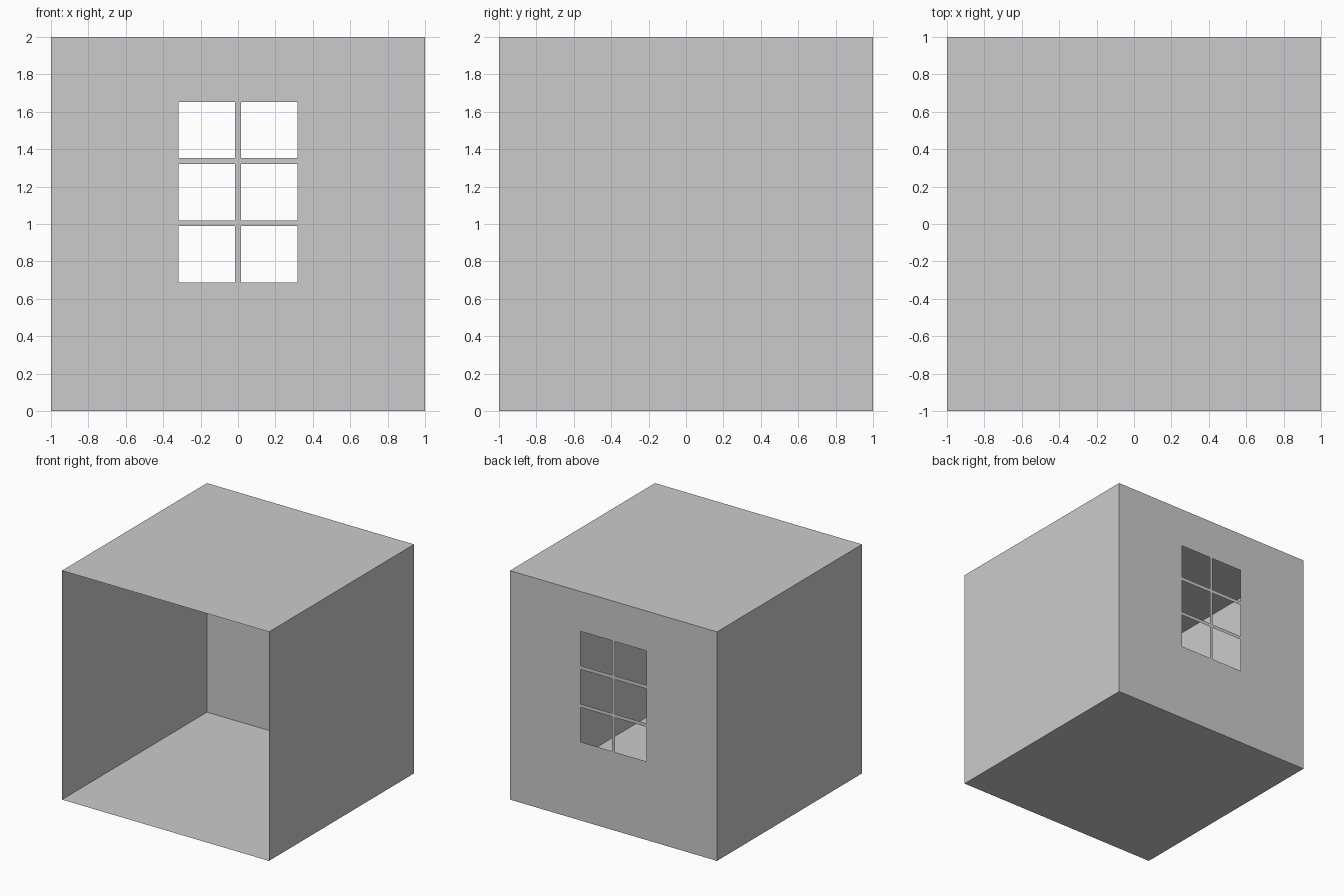
import bpy, bmesh

if "Cube" in bpy.data.objects:
    bpy.data.objects.remove(bpy.data.objects["Cube"])

def mesh_object(name, bm):
    bmesh.ops.remove_doubles(bm, verts=bm.verts, dist=1e-5)
    me = bpy.data.meshes.new(name)
    bm.to_mesh(me)
    bm.free()
    ob = bpy.data.objects.new(name, me)
    bpy.context.collection.objects.link(ob)
    return ob

def sheet(name, corners):
    bm = bmesh.new()
    bm.faces.new([bm.verts.new(c) for c in corners])
    return mesh_object(name, bm)

# Thin room shell, open at the front, normals facing out
sheet("floor", [(-1, -1, 0), (-1, 1, 0), (1, 1, 0), (1, -1, 0)])
sheet("ceiling", [(-1, -1, 2), (1, -1, 2), (1, 1, 2), (-1, 1, 2)])
sheet("left_wall", [(-1, -1, 0), (-1, -1, 2), (-1, 1, 2), (-1, 1, 0)])
sheet("right_wall", [(1, -1, 0), (1, 1, 0), (1, 1, 2), (1, -1, 2)])

# Back wall with a 2 x 3 window: odd cells of the grid are open panes
xs = [-1, -0.317, -0.015, 0.015, 0.317, 1]
zs = [0, 0.686, 0.988, 1.018, 1.32, 1.352, 1.652, 2]
bm = bmesh.new()
for i in range(len(xs) - 1):
    for k in range(len(zs) - 1):
        if i % 2 and k % 2:
            continue
        x0, x1, z0, z1 = xs[i], xs[i + 1], zs[k], zs[k + 1]
        bm.faces.new([bm.verts.new(c) for c in
                      [(x0, 1, z0), (x0, 1, z1), (x1, 1, z1), (x1, 1, z0)]])
mesh_object("back_wall_with_window", bm)
